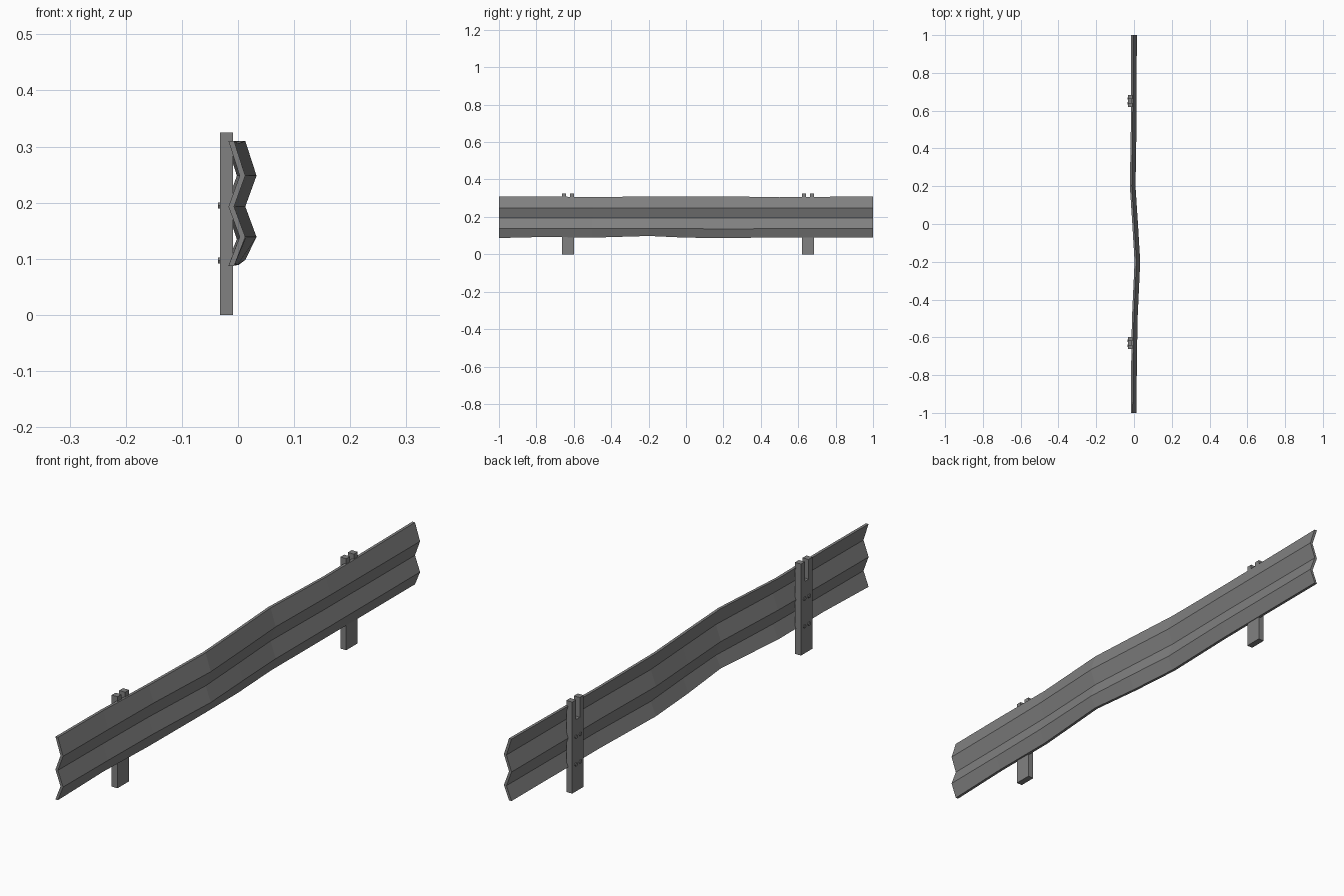
import bpy, bmesh, math
from mathutils import Matrix

if "Cube" in bpy.data.objects:
    bpy.data.objects.remove(bpy.data.objects["Cube"])

steel = bpy.data.materials.new("dull grey steel")
steel.diffuse_color = (0.22, 0.22, 0.22, 1)
steel.use_nodes = True
steel.node_tree.nodes["Principled BSDF"].inputs["Base Color"].default_value = steel.diffuse_color


def finish(bm, name):
    bmesh.ops.recalc_face_normals(bm, faces=bm.faces)
    me = bpy.data.meshes.new(name)
    bm.to_mesh(me)
    bm.free()
    me.materials.append(steel)
    ob = bpy.data.objects.new(name, me)
    bpy.context.collection.objects.link(ob)
    return ob


# W-beam rail: zigzag profile (inner x, z) lofted through dented stations
profile = [(-0.017, 0.310), (0.003, 0.248), (-0.017, 0.193), (0.003, 0.139), (-0.017, 0.087)]
thick = 0.010
# y, sideways shift, top edge shift, lower ridge shift, bottom edge shift
stations = [(-1.0, 0, 0, 0, 0), (-0.75, 0.002, 0, 0, 0.006), (-0.5, 0.006, -0.005, 0, 0.002),
            (-0.2, 0.020, 0, 0, 0.011), (0.0, 0.008, 0, -0.001, 0.002),
            (0.2, -0.005, 0, -0.004, 0), (0.5, 0, -0.005, -0.001, 0.003), (1.0, 0.002, 0, 0, 0.003)]
bm = bmesh.new()
rings = []
for y, dx, top, ridge, low in stations:
    dz = [top, 0, 0, ridge, low]
    inner = [bm.verts.new((x + dx, y, z + d)) for (x, z), d in zip(profile, dz)]
    outer = [bm.verts.new((x + dx + thick, y, z + d)) for (x, z), d in zip(profile, dz)]
    rings.append(inner + outer[::-1])
n = len(rings[0])
for a, b in zip(rings, rings[1:]):
    for i in range(n):
        j = (i + 1) % n
        bm.faces.new((a[i], a[j], b[j], b[i]))
for r in (rings[0], rings[-1]):
    for i in range(4):
        bm.faces.new((r[i], r[i + 1], r[n - 2 - i], r[n - 1 - i]))
finish(bm, "guard_rail")

# Posts: flat bar with an open slot in the top, bolts on the back
for side, yc in (("near", -0.631), ("far", 0.652)):
    w, s, h, floor = 0.032, 0.0105, 0.325, 0.255
    outline = [(-w, 0), (w, 0), (w, h), (s, h), (s, floor), (-s, floor), (-s, h), (-w, h)]
    bm = bmesh.new()
    face = bm.faces.new([bm.verts.new((-0.032, yc + y, z)) for y, z in outline])
    ext = bmesh.ops.extrude_face_region(bm, geom=[face])
    bmesh.ops.translate(bm, vec=(0.023, 0, 0),
                        verts=[v for v in ext["geom"] if isinstance(v, bmesh.types.BMVert)])
    finish(bm, side + "_post")

    bm = bmesh.new()
    for z in (0.195, 0.097):
        for dy in (-0.0125, 0.0125):
            m = Matrix.Translation((-0.032, yc + dy, z)) @ Matrix.Rotation(math.pi / 2, 4, 'Y')
            bmesh.ops.create_cone(bm, cap_ends=True, segments=6, radius1=0.0065,
                                  radius2=0.0065, depth=0.007, matrix=m)
    finish(bm, side + "_post_bolts")
